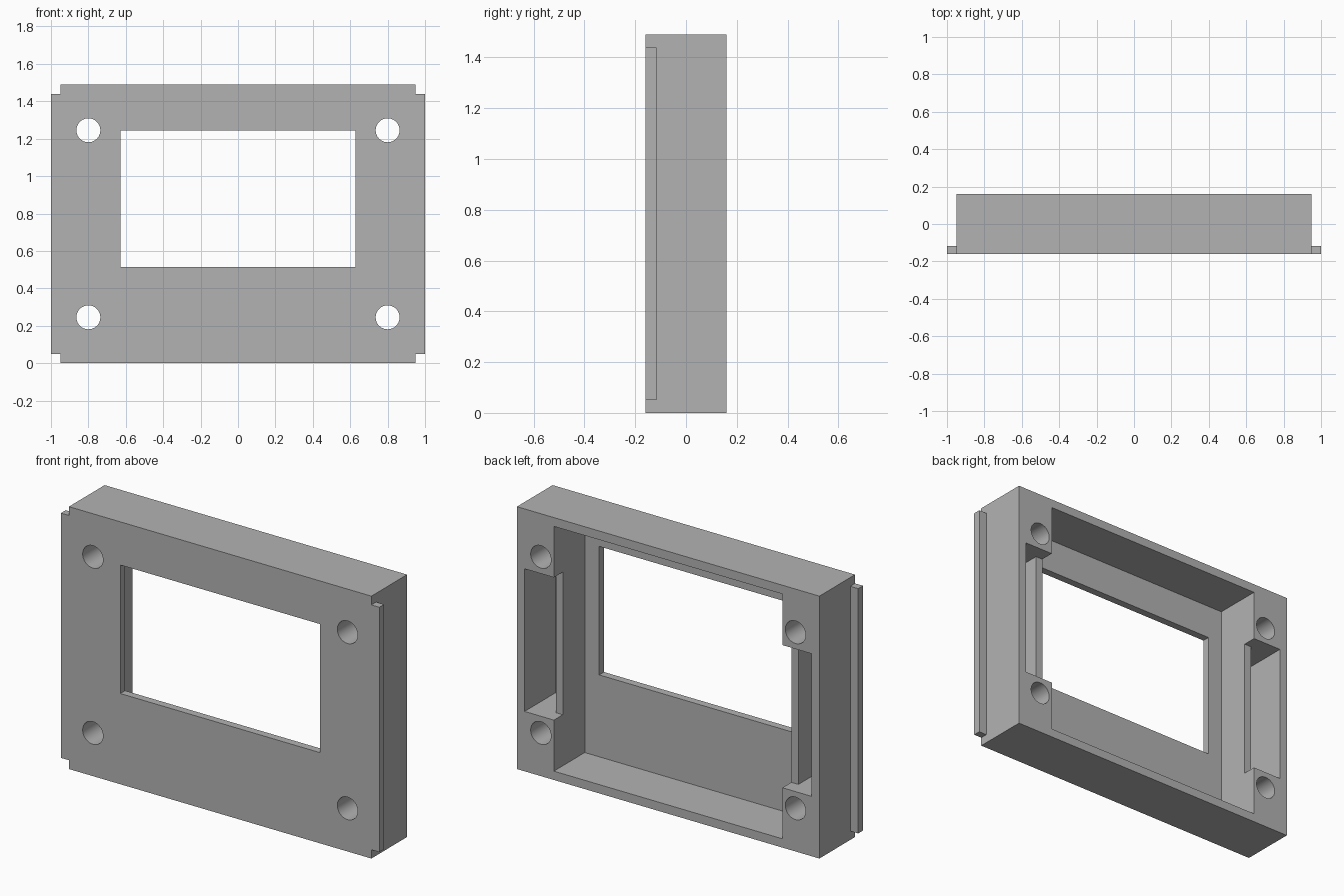
import bpy
import math

cube = bpy.data.objects.get("Cube")
if cube:
    bpy.data.objects.remove(cube, do_unlink=True)

# Single plain grey
grey = bpy.data.materials.new("plain_grey")
grey.use_nodes = True
colour = (0.45, 0.45, 0.45, 1)
grey.diffuse_color = colour
grey.node_tree.nodes["Principled BSDF"].inputs["Base Color"].default_value = colour


def box(name, x, y, z):
    """Box spanning the given (low, high) ranges."""
    spans = (x, y, z)
    bpy.ops.mesh.primitive_cube_add(size=1, location=[(a + b) / 2 for a, b in spans])
    ob = bpy.context.object
    ob.name = name
    ob.scale = [b - a for a, b in spans]
    bpy.ops.object.transform_apply(location=True, rotation=True, scale=True)
    ob.data.materials.append(grey)
    return ob


def side_range(side, inner, outer):
    return tuple(sorted((side * inner, side * outer)))


def cut(target, cutter):
    mod = target.modifiers.new("cut", "BOOLEAN")
    mod.operation = "DIFFERENCE"
    mod.solver = "EXACT"
    mod.object = cutter
    bpy.context.view_layer.objects.active = target
    bpy.ops.object.modifier_apply(modifier=mod.name)
    bpy.data.objects.remove(cutter, do_unlink=True)


HEIGHT = 1.49
MID = HEIGHT / 2
FRONT, BACK, FLOOR = -0.16, 0.16, -0.117
BEYOND = 0.3
notch_z = (MID - 0.405, MID + 0.405)

# Frame body, hollowed from the back, with a display window
body = box("frame_body", (-0.95, 0.95), (FRONT, BACK), (0, HEIGHT))
cut(body, box("cavity_cutter", (-0.718, 0.718), (FLOOR, BEYOND), (0.05, HEIGHT - 0.05)))
cut(body, box("window_cutter", (-0.627, 0.627), (-BEYOND, 0), (0.515, 1.245)))

for side in (-1, 1):
    # Side pocket, behind a lowered thin wall
    cut(body, box("slot_cutter", side_range(side, 0.6, 0.902), (0.08, BEYOND), notch_z))
    cut(body, box("pocket_cutter", side_range(side, 0.762, 0.902), (FLOOR, BEYOND), notch_z))

    # Screw holes
    for dz in (-0.5, 0.5):
        bpy.ops.mesh.primitive_cylinder_add(
            vertices=48, radius=0.064, depth=1,
            location=(side * 0.8, 0, MID + dz), rotation=(math.pi / 2, 0, 0))
        hole = bpy.context.object
        hole.data.materials.append(grey)
        cut(body, hole)

    # Thin snap flange along the front edge
    name = "left_flange" if side > 0 else "right_flange"
    box(name, side_range(side, 0.95, 1.0), (FRONT, FLOOR), (0.05, HEIGHT - 0.05))

# Smooth hole walls, crisp edges elsewhere
bpy.ops.object.select_all(action="DESELECT")
body.select_set(True)
bpy.context.view_layer.objects.active = body
bpy.ops.object.shade_smooth_by_angle(angle=math.radians(30))
